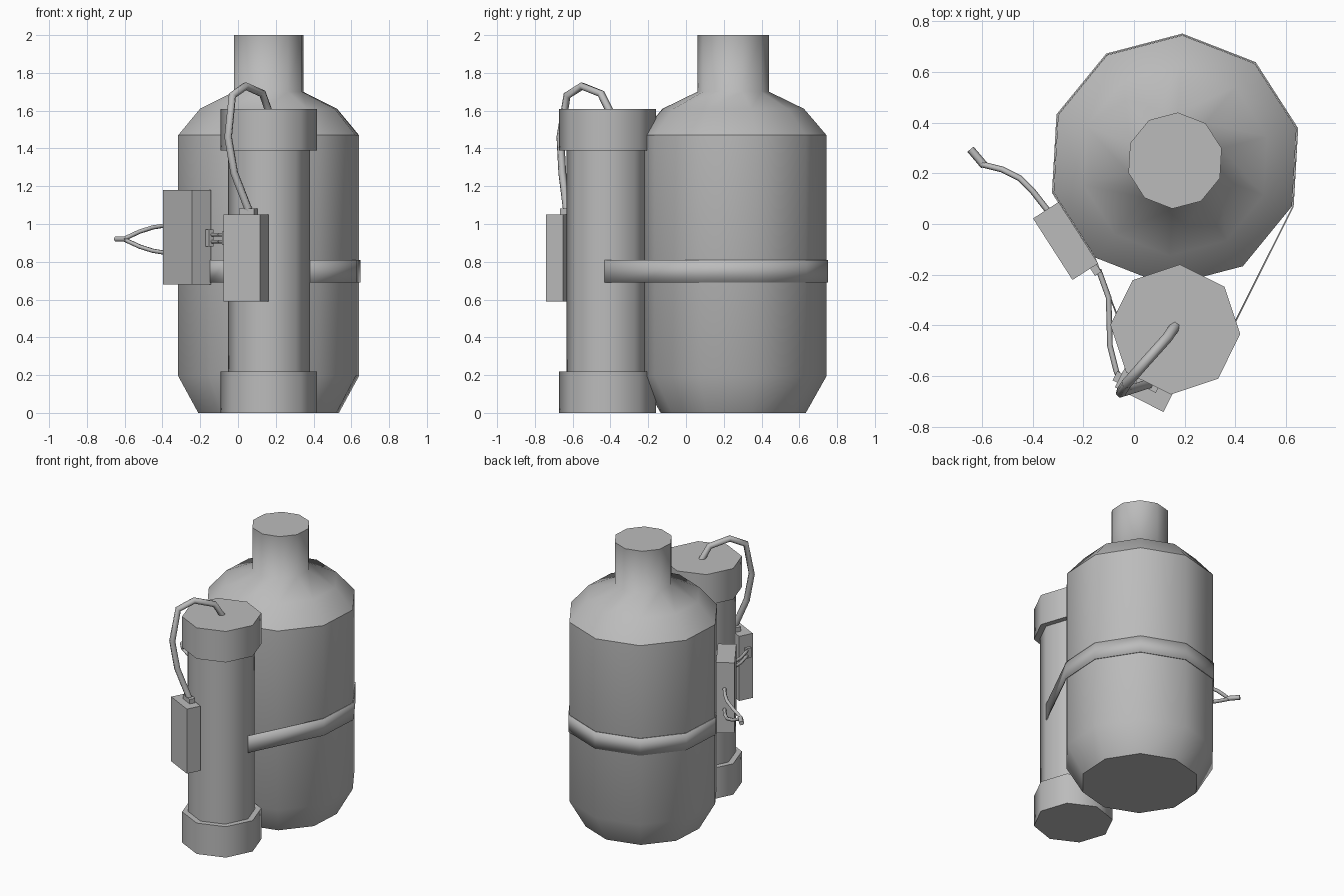
import bpy, bmesh, math
from mathutils import Vector

if "Cube" in bpy.data.objects:
    bpy.data.objects.remove(bpy.data.objects["Cube"], do_unlink=True)

grey = bpy.data.materials.new("plain grey")
grey.use_nodes = True
grey.diffuse_color = (0.5, 0.5, 0.5, 1)
grey.node_tree.nodes["Principled BSDF"].inputs["Base Color"].default_value = grey.diffuse_color


def add(name, bm):
    bmesh.ops.recalc_face_normals(bm, faces=bm.faces)
    mesh = bpy.data.meshes.new(name)
    bm.to_mesh(mesh)
    bm.free()
    mesh.materials.append(grey)
    obj = bpy.data.objects.new(name, mesh)
    bpy.context.collection.objects.link(obj)
    return obj


def around(centre, r, angle, z=0):
    a = math.radians(angle)
    return Vector((centre[0] + r * math.cos(a), centre[1] + r * math.sin(a), z))


def revolve(name, centre, sides, start, profile, sharp):
    """Turned solid; rings listed in sharp keep a hard edge."""
    bm = bmesh.new()
    rings = [[bm.verts.new(around(centre, r, start + 360 * i / sides, z))
              for i in range(sides)] for r, z in profile]
    for low, high in zip(rings, rings[1:]):
        for i in range(sides):
            j = (i + 1) % sides
            bm.faces.new((low[i], low[j], high[j], high[i])).smooth = True
    bm.faces.new(rings[0])
    bm.faces.new(rings[-1])
    for k in sharp:
        for i in range(sides):
            bm.edges.get((rings[k][i], rings[k][i - 1])).smooth = False
    return add(name, bm)


def box(name, centre, size, angle):
    bm = bmesh.new()
    bmesh.ops.create_cube(bm, size=1)
    bmesh.ops.scale(bm, vec=size, verts=bm.verts)
    obj = add(name, bm)
    obj.location = centre
    obj.rotation_euler.z = math.radians(angle)
    return obj


def cable(name, points, radius):
    """Low-poly tube through the points."""
    curve = bpy.data.curves.new(name, "CURVE")
    curve.dimensions = "3D"
    curve.bevel_depth = radius
    curve.bevel_resolution = 1
    curve.use_fill_caps = True
    line = curve.splines.new("POLY")
    line.points.add(len(points) - 1)
    for p, co in zip(line.points, points):
        p.co = (*co, 1)
    line.use_smooth = True
    curve.materials.append(grey)
    obj = bpy.data.objects.new(name, curve)
    bpy.context.collection.objects.link(obj)
    return obj


# Large bottle with a narrow neck
BOTTLE = (0.162, 0.25)
revolve("bottle", BOTTLE, 10, 14.7,
        [(0.385, 0), (0.495, 0.195), (0.495, 1.47), (0.375, 1.61), (0.19, 1.70), (0.19, 2)],
        (0, 2, 5))

# Slim cylinder with a cap at each end
TANK = (0.163, -0.416)
revolve("cylinder", TANK, 8, -4, [(0.2175, 0.1), (0.2175, 1.5)], (0, 1))
for name, low, high in (("bottom_cap", 0, 0.22), ("top_cap", 1.39, 1.61)):
    revolve(name, TANK, 8, -4, [(0.257, low), (0.257, high)], (0, 1))

# Strap from one side of the cylinder, round the bottle, to the other side
path = [around(TANK, 0.2175, -4)]
path += [around(BOTTLE, 0.502, -21.3 + 36 * i) for i in range(8)]
path.append(around(TANK, 0.2175, 176))
bm = bmesh.new()
strip = [[bm.verts.new((p.x, p.y, z)) for z in (0.69, 0.81)] for p in path]
for a, b in zip(strip, strip[1:]):
    bm.faces.new((a[0], b[0], b[1], a[1])).smooth = True
strap = add("strap", bm)
strap.modifiers.new("thickness", "SOLIDIFY").thickness = 0.006

# Boxes on the bottle and the cylinder, with their sockets
box("bottle_box", (-0.27, -0.067, 0.93), (0.288, 0.12, 0.5), -57.3)
box("bottle_box_socket", (-0.152, -0.18, 0.925), (0.04, 0.03, 0.09), -57.3)
box("cylinder_box", (0.043, -0.648, 0.82), (0.215, 0.1, 0.46), -27)
box("cylinder_box_top_socket", (0.055, -0.628, 1.062), (0.09, 0.04, 0.04), -27)
box("cylinder_box_side_socket", (-0.062, -0.605, 0.925), (0.03, 0.04, 0.07), -27)

# Hose from the top cap down to the small box
cable("hose", [(0.165, -0.4, 1.59), (0.13, -0.45, 1.69), (0.04, -0.55, 1.73),
               (-0.03, -0.63, 1.68), (-0.052, -0.665, 1.46), (-0.02, -0.655, 1.27),
               (0.058, -0.63, 1.07)], 0.021)

# Paired wires between the boxes, and a forked lead at the back
for side, sign in (("upper", 1), ("lower", -1)):
    cable(side + "_link_wire", [(x, y, 0.925 + 0.018 * sign) for x, y in
          ((-0.14, -0.18), (-0.1, -0.29), (-0.095, -0.48), (-0.07, -0.58), (-0.04, -0.64))], 0.011)
    cable(side + "_fork_wire", [(x, y, 0.92 + dz * sign) for x, y, dz in
          ((-0.33, 0.04, 0.075), (-0.4, 0.13, 0.07), (-0.45, 0.18, 0.062),
           (-0.52, 0.215, 0.04), (-0.6, 0.235, 0.003))], 0.012)
cable("fork_tip", [(-0.59, 0.23, 0.92), (-0.645, 0.295, 0.92)], 0.016)
